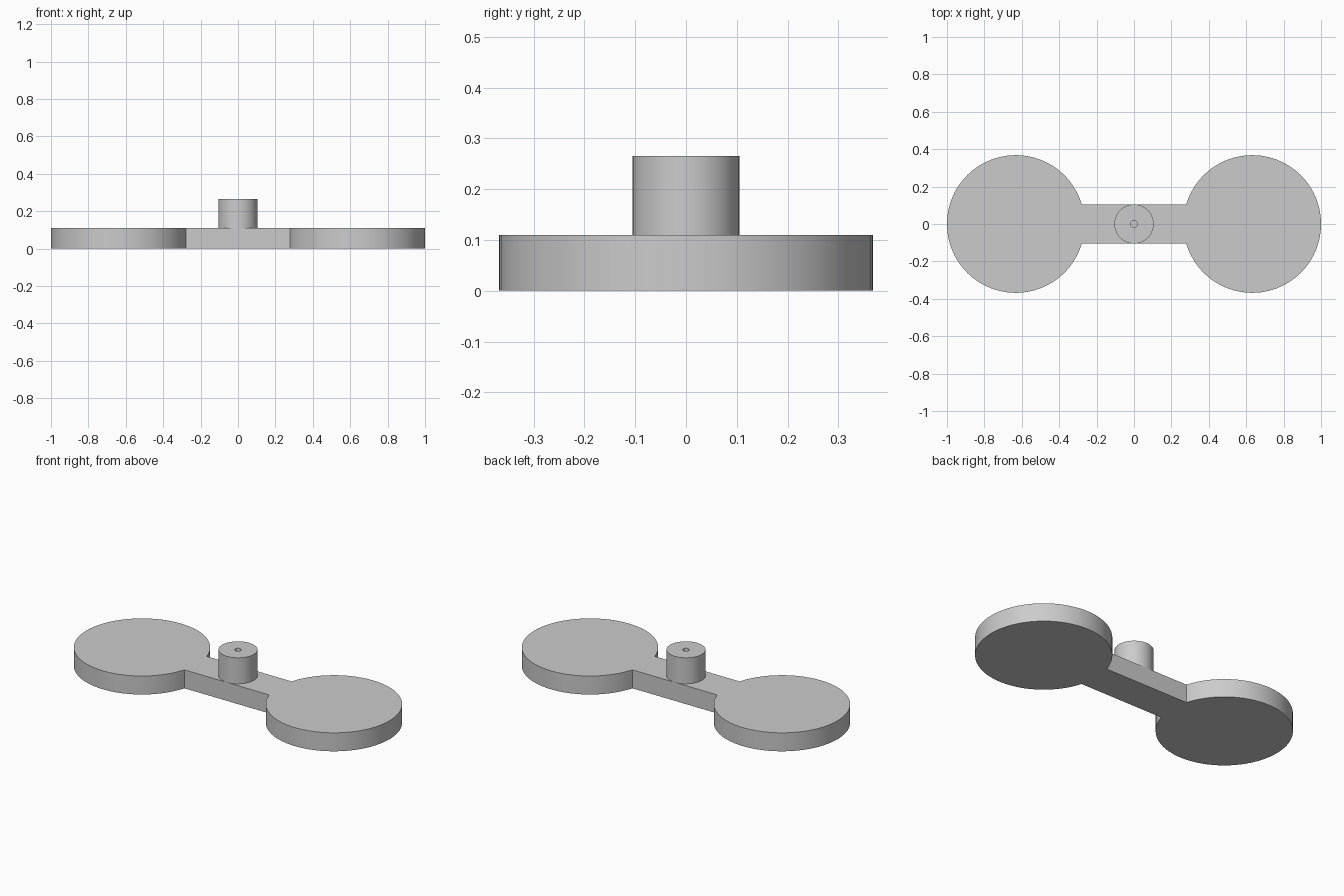
import bpy
import bmesh
from math import asin, cos, sin, pi

cube = bpy.data.objects.get("Cube")
if cube:
    bpy.data.objects.remove(cube, do_unlink=True)

PLATE_H = 0.11
POST_TOP = 0.265
DISC_R = 0.368
DISC_X = 1 - DISC_R
ARM_HALF = 0.105
HOLE_R = 0.018

grey = bpy.data.materials.new("plain_grey")
grey.use_nodes = True
colour = (0.6, 0.6, 0.6, 1)
grey.diffuse_color = colour
grey.node_tree.nodes["Principled BSDF"].inputs["Base Color"].default_value = colour


def finish(name, bm):
    bmesh.ops.remove_doubles(bm, verts=bm.verts, dist=1e-5)
    bmesh.ops.recalc_face_normals(bm, faces=bm.faces)
    mesh = bpy.data.meshes.new(name)
    bm.to_mesh(mesh)
    bm.free()
    mesh.materials.append(grey)
    obj = bpy.data.objects.new(name, mesh)
    bpy.context.collection.objects.link(obj)
    bpy.ops.object.select_all(action="DESELECT")
    obj.select_set(True)
    bpy.context.view_layer.objects.active = obj
    bpy.ops.object.shade_smooth_by_angle(angle=pi / 6)
    return obj


# Flat link plate: two round ends joined by a straight arm, one outline
def round_end(side, steps=72):
    notch = pi - asin(ARM_HALF / DISC_R)
    angles = [-notch + 2 * notch * i / steps for i in range(steps + 1)]
    return [(side * (DISC_X + DISC_R * cos(a)), side * DISC_R * sin(a)) for a in angles]


bm = bmesh.new()
outline = [bm.verts.new((x, y, 0)) for x, y in round_end(1) + round_end(-1)]
base = bm.faces.new(outline)
top = bmesh.ops.extrude_face_region(bm, geom=[base], use_keep_orig=True)
top_verts = [g for g in top["geom"] if isinstance(g, bmesh.types.BMVert)]
bmesh.ops.translate(bm, verts=top_verts, vec=(0, 0, PLATE_H))
finish("link_plate", bm)

# Upright post with a small pin hole, turned from a profile
bm = bmesh.new()
profile = [(0, PLATE_H), (ARM_HALF, PLATE_H), (ARM_HALF, POST_TOP),
           (HOLE_R, POST_TOP), (HOLE_R, PLATE_H + 0.01), (0, PLATE_H + 0.01)]
points = [bm.verts.new((r, 0, z)) for r, z in profile]
edges = [bm.edges.new(pair) for pair in zip(points, points[1:])]
bmesh.ops.spin(bm, geom=points + edges, cent=(0, 0, 0), axis=(0, 0, 1),
               angle=2 * pi, steps=64, use_merge=True)
finish("centre_post", bm)
